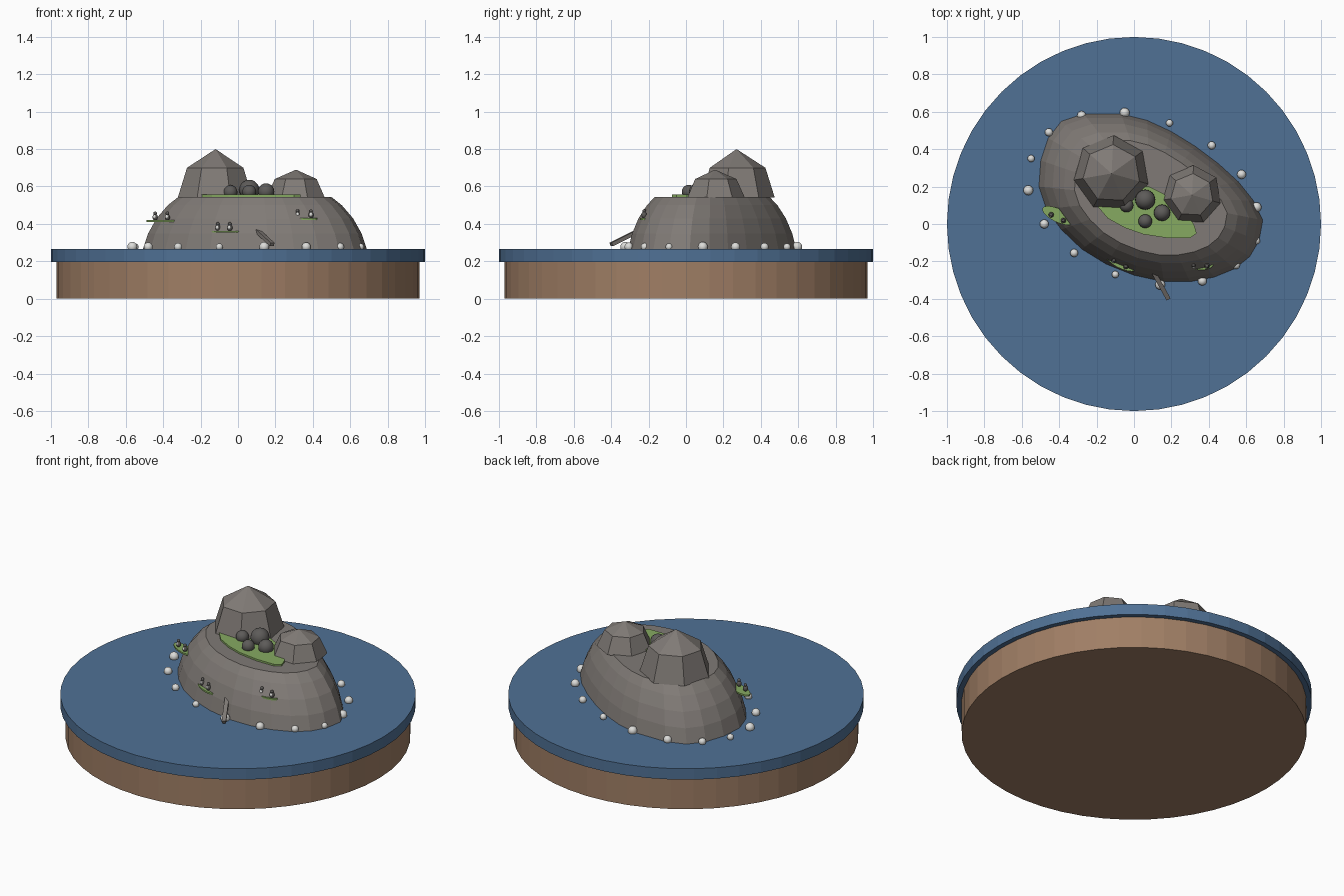
import bpy, bmesh
from math import cos, sin, pi, radians
from mathutils import Vector

cube = bpy.data.objects.get("Cube")
if cube:
    bpy.data.objects.remove(cube, do_unlink=True)


def material(name, rgb):
    m = bpy.data.materials.new(name)
    m.use_nodes = True
    color = (*rgb, 1)
    m.diffuse_color = color
    m.node_tree.nodes["Principled BSDF"].inputs["Base Color"].default_value = color
    return m


WATER = material("sea blue", (0.08, 0.165, 0.3))
WOOD = material("base brown", (0.35, 0.21, 0.13))
ROCK = material("rock grey", (0.215, 0.195, 0.18))
DARK = material("dark stone", (0.11, 0.105, 0.1))
GRASS = material("grass green", (0.24, 0.4, 0.12))
FOAM = material("foam white", (0.72, 0.72, 0.7))


def finish(bm, name, mat, smooth=False):
    bmesh.ops.recalc_face_normals(bm, faces=bm.faces)
    mesh = bpy.data.meshes.new(name)
    bm.to_mesh(mesh)
    bm.free()
    mesh.materials.append(mat)
    for p in mesh.polygons:
        p.use_smooth = smooth
    ob = bpy.data.objects.new(name, mesh)
    bpy.context.collection.objects.link(ob)
    return ob


def loft(name, mat, rings, tip=None):
    """Skin rings of equal point count, capped flat or closed by a tip."""
    bm = bmesh.new()
    loops = [[bm.verts.new(p) for p in ring] for ring in rings]
    n = len(loops[0])
    for low, high in zip(loops, loops[1:]):
        for i in range(n):
            j = (i + 1) % n
            bm.faces.new((low[i], low[j], high[j], high[i]))
    bm.faces.new(loops[0][::-1])
    if tip:
        apex = bm.verts.new(tip)
        for i in range(n):
            bm.faces.new((loops[-1][i], loops[-1][(i + 1) % n], apex))
    else:
        bm.faces.new(loops[-1])
    return finish(bm, name, mat)


def circle(x, y, z, r, n, turn=0.0):
    return [(x + r * cos(turn + 2 * pi * i / n), y + r * sin(turn + 2 * pi * i / n), z)
            for i in range(n)]


def slab(name, mat, outline, z0, z1):
    return loft(name, mat, [[(x, y, z) for x, y in outline] for z in (z0, z1)])


def ball(name, mat, pos, r, stretch=1.0):
    bm = bmesh.new()
    bmesh.ops.create_uvsphere(bm, u_segments=16, v_segments=10, radius=r)
    for v in bm.verts:
        v.co.z *= stretch
        v.co += Vector(pos)
    return finish(bm, name, mat, True)


def beam(name, mat, a, b, width, depth):
    a, b = Vector(a), Vector(b)
    rot = (b - a).to_track_quat("Z", "Y").to_matrix().to_4x4()
    bm = bmesh.new()
    bmesh.ops.create_cube(bm, size=1)
    for v in bm.verts:
        v.co = Vector((v.co.x * width, v.co.y * depth, v.co.z * (b - a).length))
    bmesh.ops.transform(bm, matrix=rot, verts=bm.verts)
    bmesh.ops.translate(bm, vec=(a + b) / 2, verts=bm.verts)
    return finish(bm, name, mat)


# Round stand and sea disc
loft("stand", WOOD, [circle(0, 0, z, 0.97, 48) for z in (0, 0.2)])
loft("sea_disc", WATER, [circle(0, 0, z, 1, 48) for z in (0.197, 0.265)])

# Island mound, shrinking toward a flat plateau
shore = [(-0.27, 0.59), (-0.07, 0.59), (0.07, 0.555), (0.2, 0.495), (0.33, 0.415),
         (0.45, 0.325), (0.56, 0.225), (0.64, 0.125), (0.69, 0.02), (0.67, -0.09),
         (0.62, -0.175), (0.54, -0.24), (0.43, -0.285), (0.3, -0.31), (0.16, -0.31),
         (0, -0.275), (-0.15, -0.215), (-0.28, -0.135), (-0.39, -0.03),
         (-0.47, 0.08), (-0.51, 0.2), (-0.5, 0.34), (-0.46, 0.46), (-0.39, 0.55)]
cx, cy = 0.09, 0.14
profile = [(1, 0.26), (0.95, 0.35), (0.875, 0.43), (0.775, 0.5), (0.68, 0.545)]
loft("island_mound", ROCK,
     [[(cx + (x - cx) * s, cy + (y - cy) * s, z) for x, y in shore] for s, z in profile])

# Two faceted peaks
for name, x, y, r, mid_r, mid_z, top in (
        ("tall_peak", -0.12, 0.27, 0.205, 0.155, 0.7, 0.8),
        ("small_peak", 0.31, 0.155, 0.16, 0.115, 0.64, 0.69)):
    loft(name, ROCK, [circle(x, y, 0.54, r, 7, radians(87)),
                      circle(x, y, mid_z, mid_r, 7, radians(87))], (x, y, top))

# Meadow on the plateau with boulders
meadow = [(-0.2, 0.1), (-0.14, 0.03), (-0.05, -0.02), (0.05, -0.055), (0.18, -0.075),
          (0.3, -0.075), (0.335, -0.05), (0.32, 0), (0.25, 0.08), (0.16, 0.16),
          (0.08, 0.2), (-0.05, 0.2)]
slab("meadow", GRASS, meadow, 0.543, 0.556)
for i, (x, y, z, r) in enumerate(((0.06, 0.13, 0.582, 0.054), (0.15, 0.06, 0.573, 0.044),
                                  (0.06, 0.015, 0.572, 0.037), (-0.04, 0.1, 0.57, 0.037))):
    ball(f"boulder_{i}", DARK, (x, y, z), r)

# Grassy ledges, each with a pair of small birds
for i, (x, y, z, turn) in enumerate(((-0.405, 0.045, 0.41, -25), (-0.07, -0.2, 0.353, -27),
                                     (0.355, -0.21, 0.422, -3))):
    t = radians(turn)
    c, s = cos(t), sin(t)
    half = 0.07 if i == 2 else 0.093
    oval = [(x + half * cos(a) * c - 0.036 * sin(a) * s,
             y + half * cos(a) * s + 0.036 * sin(a) * c)
            for a in (2 * pi * k / 20 for k in range(20))]
    slab(f"ledge_{i}", GRASS, oval, z, z + 0.01)
    for side in (-1, 1):
        bx = x + side * 0.036 * c + s * 0.012
        by = y + side * 0.036 * s - c * 0.012
        ball(f"bird_body_{i}_{side}", DARK, (bx, by, z + 0.026), 0.014, 1.3)
        ball(f"bird_belly_{i}_{side}", FOAM, (bx + s * 0.006, by - c * 0.006, z + 0.028), 0.0095, 1.2)
        ball(f"bird_head_{i}_{side}", DARK, (bx, by, z + 0.047), 0.0095)

# Landing ramp with a short cross arm
beam("landing_ramp", ROCK, (0.095, -0.24, 0.37), (0.183, -0.4, 0.29), 0.024, 0.02)
beam("ramp_arm", ROCK, (0.085, -0.245, 0.375), (0.135, -0.265, 0.35), 0.02, 0.02)

# Foam balls around the shore
foam = [(-0.55, 0.35), (-0.565, 0.18), (-0.48, 0), (-0.32, -0.155), (-0.1, -0.27),
        (0.14, -0.325), (0.365, -0.305), (0.545, -0.22), (0.655, -0.09), (0.655, 0.09),
        (0.575, 0.265), (0.415, 0.42), (0.19, 0.54), (-0.05, 0.595), (-0.28, 0.58),
        (-0.455, 0.49)]
for i, (x, y) in enumerate(foam):
    ball(f"foam_{i}", FOAM, (x, y, 0.277), 0.019 + 0.0025 * (i * 7 % 4))
